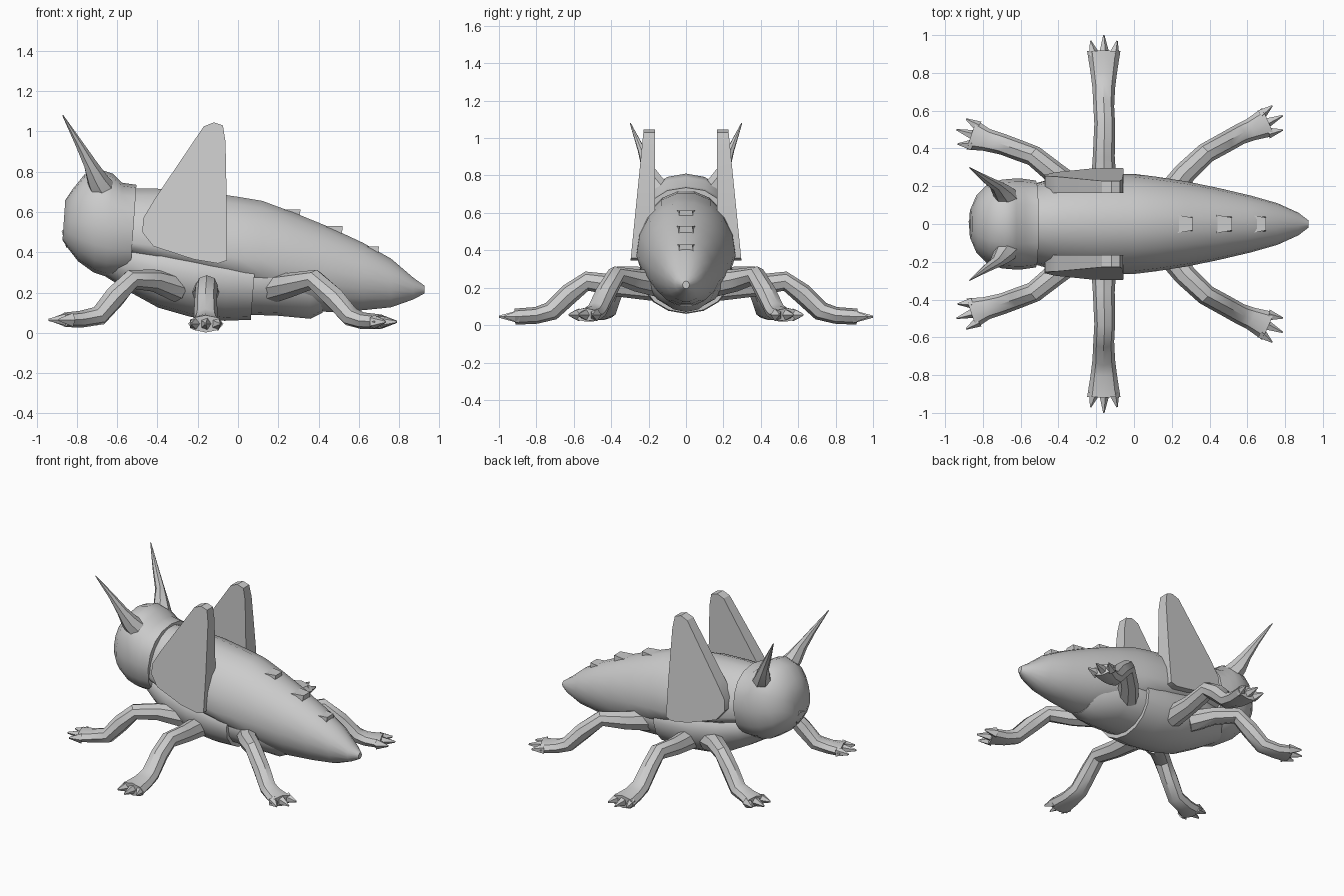
import bpy, bmesh, math
from mathutils import Vector


def finish(name, bm, mirror=False, angle=35):
    bmesh.ops.recalc_face_normals(bm, faces=bm.faces)
    me = bpy.data.meshes.new(name)
    bm.to_mesh(me)
    bm.free()
    ob = bpy.data.objects.new(name, me)
    bpy.context.collection.objects.link(ob)
    if mirror:
        m = ob.modifiers.new("mirror", 'MIRROR')
        m.use_axis = (False, True, False)
        m.use_mirror_merge = False
    bpy.ops.object.select_all(action='DESELECT')
    bpy.context.view_layer.objects.active = ob
    ob.select_set(True)
    bpy.ops.object.shade_smooth_by_angle(angle=math.radians(angle))
    return ob


def skin(bm, rings):
    """Join rings of points into a closed capped skin."""
    vs = [[bm.verts.new(p) for p in r] for r in rings]
    n = len(vs[0])
    for a, b in zip(vs, vs[1:]):
        for i in range(n):
            bm.faces.new((a[i], a[(i + 1) % n], b[(i + 1) % n], b[i]))
    bm.faces.new(vs[0])
    bm.faces.new(vs[-1])


def loft(name, sections, sides=18, power=1.0, lean=0.0):
    """Sections along x: (x, z of widest line, top z, bottom z, half width)."""
    rings = []
    for x, zc, top, bot, w in sections:
        ring = []
        for i in range(sides):
            a = 2 * math.pi * i / sides
            c, s = math.cos(a), math.sin(a)
            c = math.copysign(abs(c) ** power, c)
            s = math.copysign(abs(s) ** power, s)
            z = zc + s * ((top - zc) if s > 0 else (zc - bot))
            ring.append((x + lean * (z - zc), c * w, z))
        rings.append(ring)
    bm = bmesh.new()
    skin(bm, rings)
    return finish(name, bm)


def tube(bm, path, sides=8):
    """Path entries: (x, y, z, half width sideways, half height)."""
    pts = [Vector(p[:3]) for p in path]
    rings = []
    for i, p in enumerate(path):
        t = (pts[min(i + 1, len(pts) - 1)] - pts[max(i - 1, 0)]).normalized()
        side = t.cross(Vector((0, 0, 1))).normalized()
        up = side.cross(t)
        rings.append([pts[i] + side * p[3] * math.cos(2 * math.pi * k / sides)
                      + up * p[4] * math.sin(2 * math.pi * k / sides)
                      for k in range(sides)])
    skin(bm, rings)


# Upper shell running into the tail
loft("upper_body", [
    (-0.54, 0.45, 0.72, 0.37, 0.21), (-0.40, 0.43, 0.72, 0.33, 0.25),
    (-0.20, 0.40, 0.71, 0.28, 0.265), (0.00, 0.37, 0.68, 0.22, 0.265),
    (0.12, 0.36, 0.66, 0.17, 0.25), (0.28, 0.34, 0.60, 0.12, 0.225),
    (0.45, 0.31, 0.53, 0.10, 0.19), (0.62, 0.28, 0.45, 0.11, 0.15),
    (0.76, 0.255, 0.37, 0.125, 0.11), (0.87, 0.225, 0.275, 0.165, 0.06),
    (0.925, 0.215, 0.235, 0.195, 0.018)])

# Thorax underside, then the belly plate behind it
loft("thorax_underside", [
    (-0.65, 0.38, 0.45, 0.28, 0.12), (-0.52, 0.35, 0.48, 0.20, 0.19),
    (-0.38, 0.32, 0.48, 0.125, 0.24), (-0.22, 0.29, 0.46, 0.08, 0.25),
    (-0.05, 0.28, 0.42, 0.06, 0.25), (0.08, 0.27, 0.40, 0.065, 0.24)], 16, 1, 0.08)
loft("belly_plate", [
    (0.06, 0.27, 0.40, 0.09, 0.22), (0.20, 0.27, 0.38, 0.085, 0.22),
    (0.36, 0.25, 0.35, 0.07, 0.17), (0.42, 0.24, 0.33, 0.10, 0.15)], 16)

# Head, leaning back to the neck
loft("head", [
    (-0.865, 0.55, 0.66, 0.46, 0.08), (-0.835, 0.55, 0.71, 0.42, 0.15),
    (-0.78, 0.55, 0.785, 0.355, 0.205), (-0.70, 0.54, 0.81, 0.30, 0.235),
    (-0.64, 0.53, 0.79, 0.28, 0.24), (-0.59, 0.52, 0.745, 0.28, 0.24),
    (-0.52, 0.51, 0.735, 0.285, 0.23)], 16, 0.88, 0.07)

# Brow bumps carrying the antennae
bm = bmesh.new()
tube(bm, [(-0.66, 0.12, 0.69, 0.07, 0.07), (-0.70, 0.17, 0.76, 0.05, 0.055),
          (-0.735, 0.205, 0.84, 0.03, 0.035), (-0.79, 0.24, 0.94, 0.02, 0.02),
          (-0.87, 0.298, 1.08, 0.003, 0.003)], 7)
finish("antenna", bm, True)

# Mouth on the face
bm = bmesh.new()
bmesh.ops.create_cone(bm, cap_ends=True, segments=5, radius1=0.06, radius2=0.045, depth=0.04)
mouth = finish("mouth", bm)
mouth.rotation_euler = (0, math.radians(-105), 0)
mouth.location = (-0.845, 0, 0.47)

# Upright wings: thick at the base, thinner at the tip
outline = [(-0.17, 1.025), (-0.12, 1.045), (-0.075, 1.03), (-0.062, 0.95), (-0.055, 0.60),
           (-0.055, 0.36), (-0.10, 0.345), (-0.22, 0.365), (-0.42, 0.43), (-0.475, 0.50),
           (-0.47, 0.57), (-0.41, 0.67)]
bm = bmesh.new()
skin(bm, [[(x, 0.165, z) for x, z in outline],
          [(x, 0.228 + (1.03 - z) * 0.1 + min(0, x + 0.3) * 0.12, z) for x, z in outline]])
finish("wing", bm, True, 30)


# Legs with three-toed feet
def leg(name, path):
    bm = bmesh.new()
    tube(bm, path)
    end = Vector(path[-1][:3])
    d = end - Vector(path[-2][:3])
    d.z = 0
    d.normalize()
    side = d.cross(Vector((0, 0, 1)))
    for off, reach in ((-0.052, 0.055), (0, 0.085), (0.052, 0.055)):
        b = end + side * off - d * 0.02
        t = b + d * (reach + 0.02) + side * off * 0.35
        tube(bm, [(*b, 0.032, 0.036), (t.x, t.y, t.z, 0.004, 0.006)], 5)
    finish(name, bm, True, 40)


leg("front_leg", [
    (-0.30, 0.17, 0.22, 0.07, 0.07), (-0.42, 0.27, 0.26, 0.06, 0.055),
    (-0.53, 0.36, 0.265, 0.055, 0.05), (-0.61, 0.39, 0.18, 0.055, 0.055),
    (-0.69, 0.42, 0.085, 0.055, 0.05), (-0.78, 0.445, 0.068, 0.06, 0.042),
    (-0.86, 0.472, 0.065, 0.082, 0.036)])
leg("middle_leg", [
    (-0.16, 0.18, 0.20, 0.07, 0.07), (-0.16, 0.36, 0.21, 0.058, 0.058),
    (-0.155, 0.53, 0.235, 0.055, 0.052), (-0.16, 0.62, 0.17, 0.055, 0.055),
    (-0.16, 0.72, 0.075, 0.06, 0.052), (-0.16, 0.80, 0.052, 0.07, 0.045),
    (-0.16, 0.915, 0.045, 0.088, 0.043)])
leg("hind_leg", [
    (0.18, 0.15, 0.22, 0.07, 0.07), (0.27, 0.27, 0.24, 0.06, 0.06),
    (0.38, 0.375, 0.265, 0.055, 0.05), (0.48, 0.43, 0.17, 0.055, 0.055),
    (0.56, 0.475, 0.08, 0.055, 0.05), (0.62, 0.50, 0.06, 0.06, 0.042),
    (0.71, 0.54, 0.055, 0.08, 0.036)])

# Row of small spikes along the back
for i, (x, z) in enumerate(((0.31, 0.612), (0.52, 0.53), (0.70, 0.43))):
    bm = bmesh.new()
    skin(bm, [[(x - 0.13, y, z - 0.04), (x - 0.08, y, z), (x, y * 0.7, z), (x - 0.01, y, z - 0.09)]
              for y in (-0.048, 0.048)])
    finish(f"back_spike_{i + 1}", bm)
